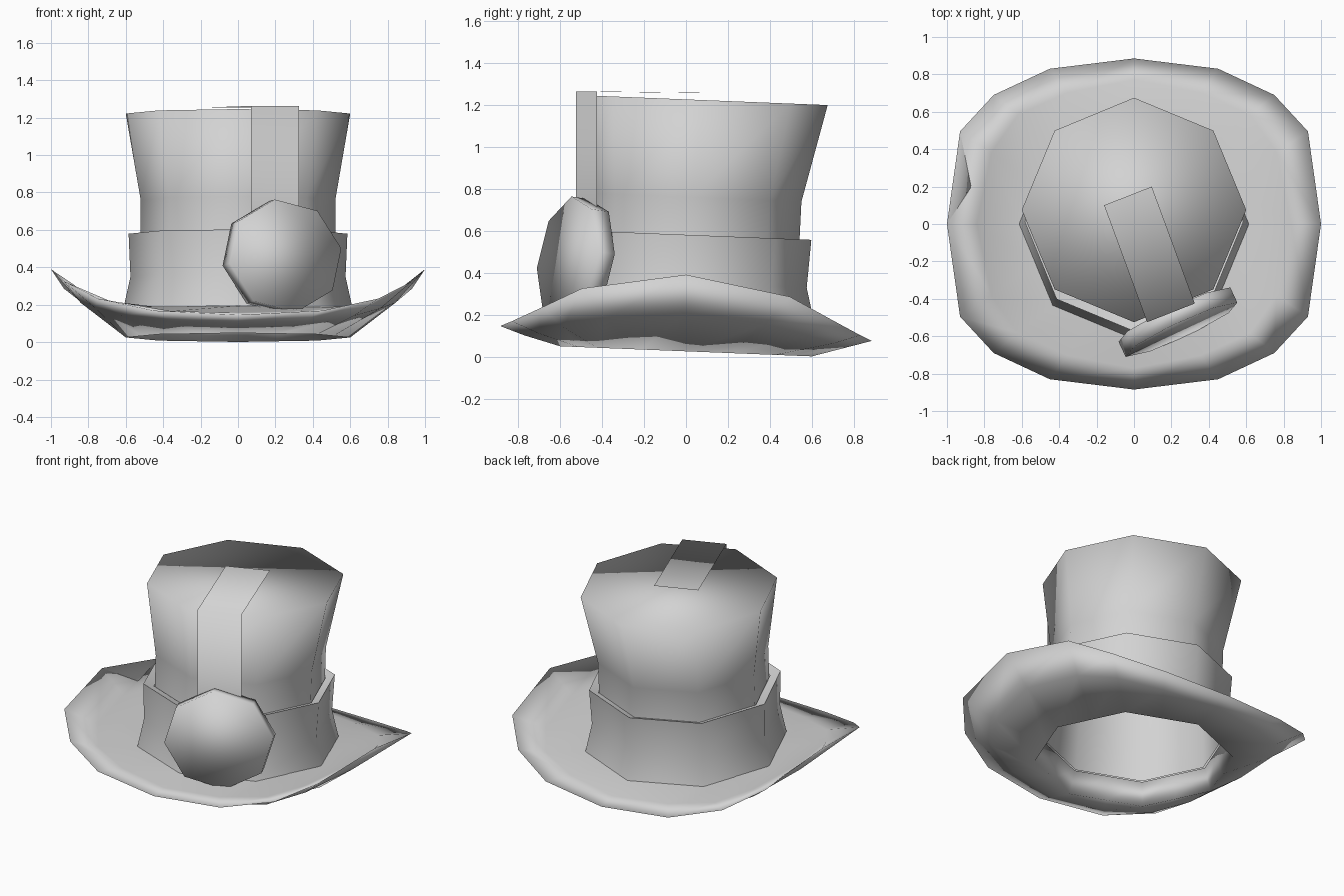
import bpy
import bmesh
import math
from mathutils import Matrix, Vector

cube = bpy.data.objects.get("Cube")
if cube:
    bpy.data.objects.remove(cube, do_unlink=True)

TILT = 0.04  # the whole hat drops slightly towards the back

grey = bpy.data.materials.new("felt_grey")
grey.use_nodes = True
grey.diffuse_color = (0.65, 0.65, 0.65, 1)
grey.node_tree.nodes["Principled BSDF"].inputs["Base Color"].default_value = (0.65, 0.65, 0.65, 1)


def ring(z, r, cy=0.0, halves=False):
    """Tilted octagon; halves adds the midpoint of each side."""
    corners = [Vector((r * math.sin(k * math.pi / 4), cy + r * math.cos(k * math.pi / 4), 0))
               for k in range(8)]
    points = []
    for k, c in enumerate(corners):
        points.append(c)
        if halves:
            points.append((c + corners[(k + 1) % 8]) / 2)
    for p in points:
        p.z = z - TILT * p.y
    return points


def loft(name, rings, cap=False, closed=False, sharp_angle=None):
    """Skin a list of equal rings into one object."""
    bm = bmesh.new()
    rows = [[bm.verts.new(p) for p in r] for r in rings]
    n = len(rows[0])
    pairs = list(zip(rows, rows[1:]))
    if closed:
        pairs.append((rows[-1], rows[0]))
    for a, b in pairs:
        for i in range(n):
            j = (i + 1) % n
            bm.faces.new((a[i], a[j], b[j], b[i]))
    if cap:
        bm.faces.new(rows[0])
    return finish(name, bm, sharp_angle)


def finish(name, bm, sharp_angle=None):
    bmesh.ops.recalc_face_normals(bm, faces=bm.faces)
    mesh = bpy.data.meshes.new(name)
    bm.to_mesh(mesh)
    bm.free()
    mesh.materials.append(grey)
    obj = bpy.data.objects.new(name, mesh)
    bpy.context.collection.objects.link(obj)
    bpy.ops.object.select_all(action="DESELECT")
    obj.select_set(True)
    bpy.context.view_layer.objects.active = obj
    if sharp_angle:
        bpy.ops.object.shade_smooth_by_angle(angle=math.radians(sharp_angle))
    else:
        bpy.ops.object.shade_smooth()
    return obj


# Flared crown, closed on top and open below
loft("crown", [ring(1.225, 0.6, 0.075), ring(0.76, 0.52, 0.03),
               ring(0.56, 0.52, 0.02), ring(0.17, 0.545)], cap=True)

# Band around the foot of the crown, with a small lip on top
loft("hat_band", [ring(0.56, 0.525, 0.018), ring(0.58, 0.585, 0.012),
                  ring(0.35, 0.575), ring(0.17, 0.615)], sharp_angle=60)

# Brim outline: one quarter, mirrored to the full loop
quarter = [(0, 0.885, 0.11), (0.45, 0.83, 0.135), (0.75, 0.69, 0.205),
           (0.93, 0.495, 0.305), (1, 0, 0.39)]
half = quarter + [(x, -y, z) for x, y, z in quarter[-2::-1]]
outline = half + [(-x, y, z) for x, y, z in half[-2:0:-1]]
edge = [Vector((x, y, z - TILT * y)) for x, y, z in outline]


def between(inner, t, drop):
    """Ring part way to the brim edge, sagging where the edge curls up."""
    out = []
    for a, b in zip(inner, edge):
        p = a.lerp(b, t)
        p.z -= drop * max(0.0, b.z - 0.1)
        out.append(p)
    return out


top_inner = ring(0.17, 0.6, halves=True)
low_inner = ring(0.025, 0.6, halves=True)
loft("brim", [ring(0.17, 0.555, halves=True), top_inner,
              between(top_inner, 0.6, 0.17), edge,
              between(low_inner, 0.6, 0.12), low_inner], closed=True)

# Strap running up the front and over the top
bm = bmesh.new()
left, right = Vector((0.07, -0.525, 0)), Vector((0.325, -0.425, 0))
back = Vector((-0.23, 0.625, -0.008))
rows = []
for offset in (Vector((0, 0, 0.55)), Vector((0, 0, 1.263)), Vector((0, 0, 1.263)) + back):
    rows.append([bm.verts.new(left + offset), bm.verts.new(right + offset)])
for a, b in zip(rows, rows[1:]):
    bm.faces.new((a[0], a[1], b[1], b[0]))
finish("strap", bm)

# Octagonal medallion turned to the front left and leaning back
bm = bmesh.new()
bmesh.ops.create_cone(bm, cap_ends=True, segments=8, radius1=0.31, radius2=0.31, depth=0.09)
bm.transform(Matrix.Translation((0.235, -0.525, 0.455))
             @ Matrix.Rotation(math.radians(25), 4, "Z")
             @ Matrix.Rotation(math.radians(82), 4, "X")
             @ Matrix.Diagonal((1.08, 0.99, 1, 1))
             @ Matrix.Rotation(math.radians(7.5), 4, "Z"))
finish("medallion", bm)
